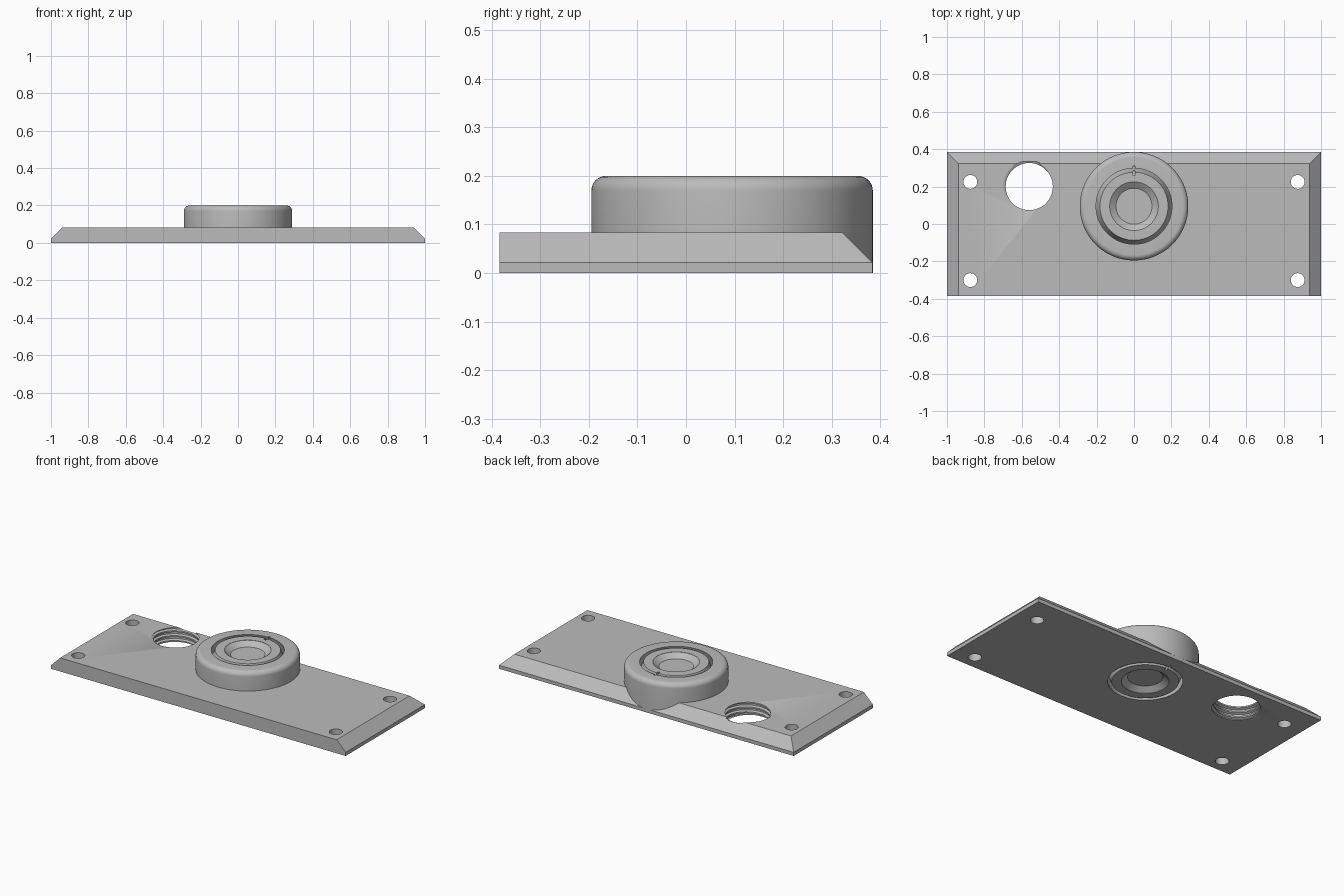
import bpy, bmesh
from math import sin, cos, tau, radians, pi

cube = bpy.data.objects.get("Cube")
if cube:
    bpy.data.objects.remove(cube, do_unlink=True)

BOSS = (0, 0.095)          # centre of the raised ring
PORT = (-0.56, 0.2)        # centre of the plain threaded hole
PLATE_TOP, BOSS_TOP = 0.083, 0.2
SEGS = 96

grey = bpy.data.materials.new("light_grey")
grey.use_nodes = True
grey.diffuse_color = (0.5, 0.5, 0.5, 1)
grey.node_tree.nodes["Principled BSDF"].inputs["Base Color"].default_value = grey.diffuse_color


def finish(bm, name):
    """Turn a bmesh into a grey object."""
    bmesh.ops.remove_doubles(bm, verts=bm.verts, dist=1e-6)
    bmesh.ops.recalc_face_normals(bm, faces=bm.faces)
    mesh = bpy.data.meshes.new(name)
    bm.to_mesh(mesh)
    bm.free()
    mesh.materials.append(grey)
    obj = bpy.data.objects.new(name, mesh)
    bpy.context.collection.objects.link(obj)
    return obj


def lathe(name, profile, centre, segs=SEGS):
    """Closed solid of revolution from (radius, z) points, capped at both ends."""
    bm = bmesh.new()
    rings = [[bm.verts.new((centre[0] + r * cos(tau * j / segs),
                            centre[1] + r * sin(tau * j / segs), z))
              for j in range(segs)] for r, z in profile]
    for a, b in zip(rings, rings[1:]):
        for j in range(segs):
            k = (j + 1) % segs
            bm.faces.new((a[j], a[k], b[k], b[j]))
    bm.faces.new(rings[0])
    bm.faces.new(rings[-1])
    return finish(bm, name)


def box(name, centre, size):
    bm = bmesh.new()
    bmesh.ops.create_cube(bm, size=1)
    for v in bm.verts:
        v.co = [c + p * s for c, p, s in zip(centre, v.co, size)]
    return finish(bm, name)


def thread(name, centre, crest, root, pitch, z0, turns, segs=64):
    """Closed helical screw used as a cutter."""
    bm = bmesh.new()
    radii = (crest, crest, root, root)
    steps = (0, 0.3, 0.5, 0.8)
    n, rows = len(radii), len(radii) * turns
    grid = {}

    def vert(k, j):
        if j == segs:
            k, j = k + n, 0
        if (k, j) not in grid:
            a = tau * j / segs
            r = radii[k % n]
            z = z0 + pitch * (k // n + steps[k % n] + j / segs)
            grid[k, j] = bm.verts.new((centre[0] + r * cos(a), centre[1] + r * sin(a), z))
        return grid[k, j]

    for k in range(rows):
        for j in range(segs):
            bm.faces.new((vert(k, j), vert(k, j + 1), vert(k + 1, j + 1), vert(k + 1, j)))
    for k, shift in ((0, -pitch), (rows, 2 * pitch)):
        loop = [vert(k, j) for j in range(segs + 1)]
        loop += [vert(i, 0) for i in range(k + n - 1, k, -1)]
        tip = bm.verts.new((*centre, z0 + pitch * k / n + shift))
        for a, b in zip(loop, loop[1:] + loop[:1]):
            bm.faces.new((a, b, tip))
    return finish(bm, name)


def combine(target, tools, operation):
    """Apply booleans one by one and drop the tools."""
    for tool in tools:
        mod = target.modifiers.new("cut", 'BOOLEAN')
        mod.operation, mod.solver, mod.object = operation, 'EXACT', tool
        bpy.context.view_layer.objects.active = target
        bpy.ops.object.modifier_apply(modifier=mod.name)
        bpy.data.objects.remove(tool, do_unlink=True)


def smooth(obj):
    bpy.ops.object.select_all(action='DESELECT')
    obj.select_set(True)
    bpy.context.view_layer.objects.active = obj
    bpy.ops.object.shade_smooth_by_angle(angle=radians(25))


# Base plate: chamfered on the left, right and back
bm = bmesh.new()
levels = []
for inset, z in ((0, 0), (0, 0.022), (0.061, PLATE_TOP)):
    x, back, front = 1 - inset, 0.384 - inset, -0.384
    levels.append([bm.verts.new((px, py, z)) for px, py in
                   ((-x, front), (x, front), (x, back), (-x, back))])
for a, b in zip(levels, levels[1:]):
    for j in range(4):
        k = (j + 1) % 4
        bm.faces.new((a[j], a[k], b[k], b[j]))
bm.faces.new(levels[0])
bm.faces.new(levels[-1])
plate = finish(bm, "mounting_plate")

# Raised ring with a rounded top edge
fillet, radius = 0.03, 0.29
profile = [(radius, 0)]
for i in range(9):
    a = pi / 2 * i / 8
    profile.append((radius - fillet + fillet * cos(a), BOSS_TOP - fillet + fillet * sin(a)))
combine(plate, [lathe("boss", profile, BOSS)], 'UNION')

# Captive bore, corner screw holes, threaded port and index notches
cutters = [lathe("bore", [(0.203, -0.01), (0.203, 0), (0.232, 0.1),
                          (0.203, BOSS_TOP), (0.203, BOSS_TOP + 0.01)], BOSS)]
for x in (-0.875, 0.875):
    for y in (-0.3, 0.225):
        cutters.append(lathe("screw_hole", [(0.037, -0.05), (0.037, 0.15)], (x, y), 32))
cutters.append(thread("port_thread", PORT, 0.126, 0.139, 0.03, -0.07, 7))


def notches():
    return [box("notch", (0, BOSS[1] + 0.19, z), (0.012, 0.05, 0.04)) for z in (0, BOSS_TOP)]


combine(plate, cutters + notches(), 'DIFFERENCE')
smooth(plate)

# Captive threaded insert, widest at mid height
insert = lathe("threaded_insert", [(0.182, 0), (0.222, 0.1), (0.182, BOSS_TOP)], BOSS)
lead_ins = [lathe("lead_in", [(0.13, z), (0.13, z + s * 0.004), (0.096, z + s * 0.03)], BOSS)
            for z, s in ((BOSS_TOP + 0.003, -1), (-0.003, 1))]
combine(insert, [thread("insert_thread", BOSS, 0.096, 0.122, 0.042, -0.1, 9)]
        + lead_ins + notches(), 'DIFFERENCE')
smooth(insert)
